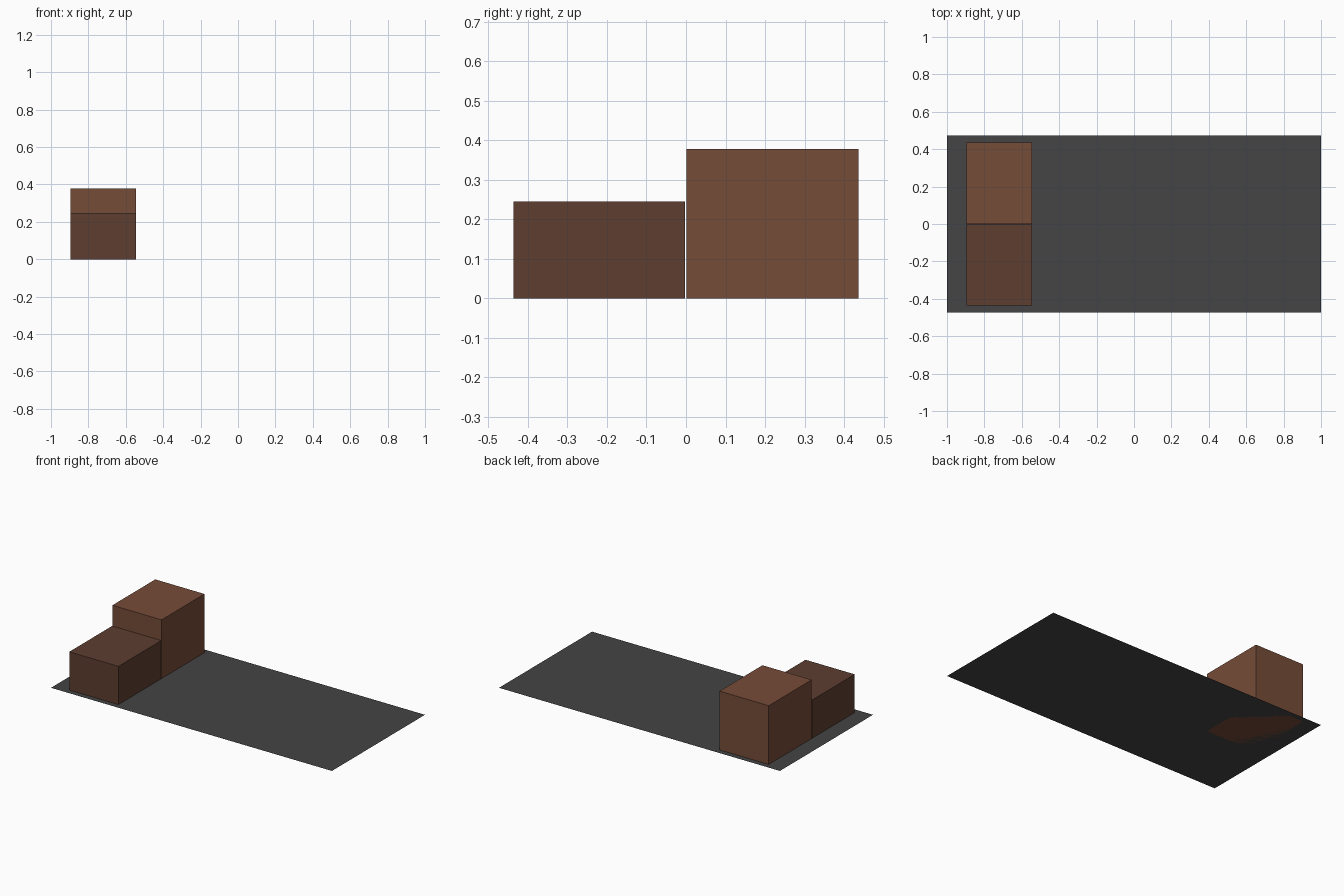
import bpy

if "Cube" in bpy.data.objects:
    bpy.data.objects.remove(bpy.data.objects["Cube"])


def material(name, rgb):
    mat = bpy.data.materials.new(name)
    mat.diffuse_color = (*rgb, 1)
    mat.use_nodes = True
    mat.node_tree.nodes["Principled BSDF"].inputs["Base Color"].default_value = mat.diffuse_color
    return mat


def block(name, x0, x1, y0, y1, height, mat):
    bpy.ops.mesh.primitive_cube_add(
        size=1, location=((x0 + x1) / 2, (y0 + y1) / 2, height / 2))
    ob = bpy.context.object
    ob.name = name
    ob.scale = (x1 - x0, y1 - y0, height)
    bpy.ops.object.transform_apply(location=False, rotation=False, scale=True)
    ob.data.materials.append(mat)


# Flat base sheet
bpy.ops.mesh.primitive_plane_add(size=2)
base = bpy.context.object
base.name = "base_sheet"
base.scale.y = 0.473
bpy.ops.object.transform_apply(location=False, rotation=False, scale=True)
base.data.materials.append(material("dark_grey", (0.058, 0.058, 0.058)))

# Two blocks side by side at the left end
block("low_block", -0.895, -0.545, -0.437, -0.002, 0.246,
      material("dark_brown", (0.112, 0.048, 0.030)))
block("tall_block", -0.895, -0.545, 0.001, 0.437, 0.378,
      material("light_brown", (0.181, 0.072, 0.040)))
